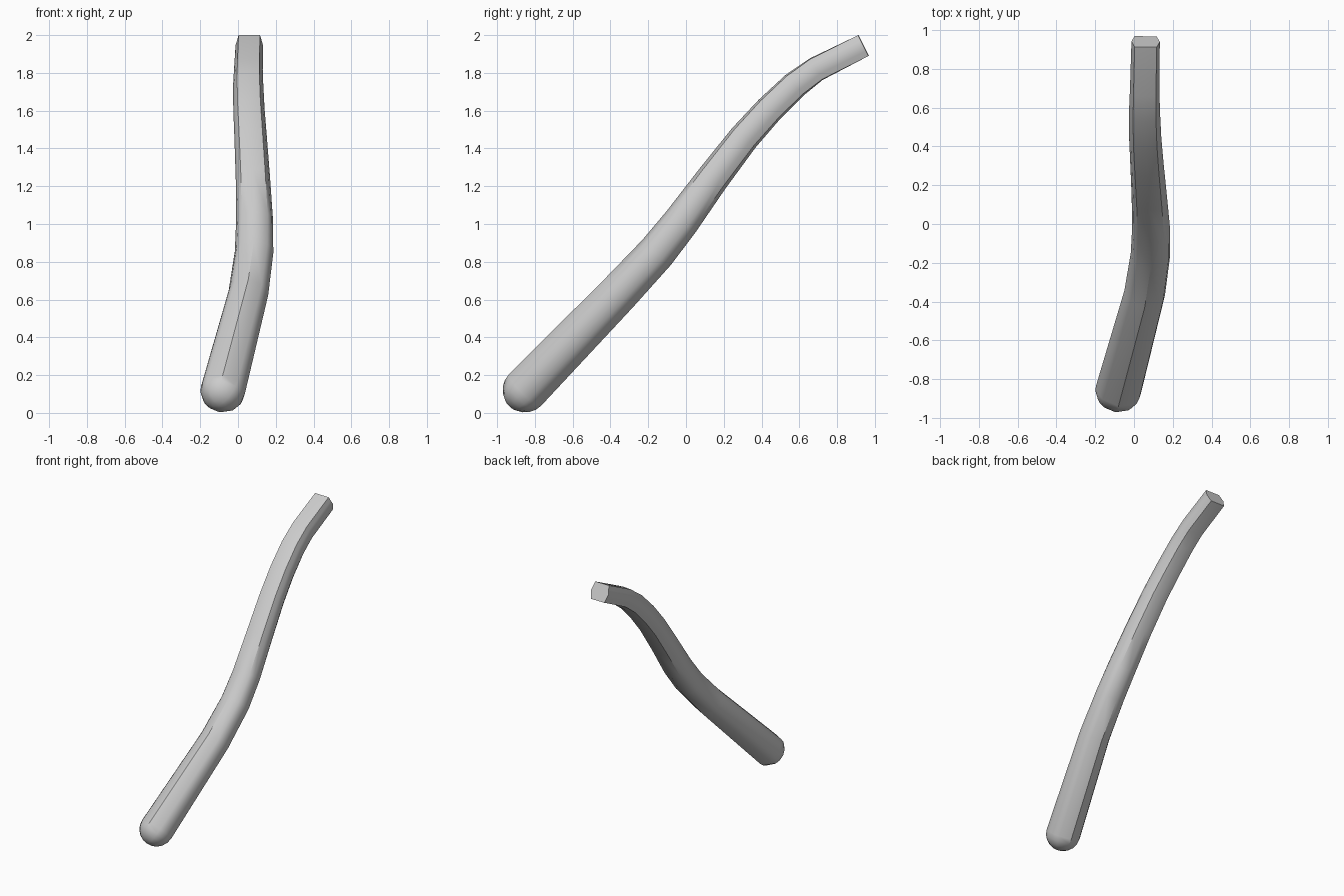
import bpy, bmesh, math
from mathutils import Vector

if "Cube" in bpy.data.objects:
    bpy.data.objects.remove(bpy.data.objects["Cube"])

# Centre line stations: x, y, z, radius, blend from round (0) to hexagonal (1)
PATH = [
    (-0.08, -0.853, 0.12, 0.119, 0),
    (0.055, -0.355, 0.635, 0.106, 0),
    (0.085, -0.155, 0.85, 0.102, 0.1),
    (0.088, -0.026, 1.012, 0.098, 0.2),
    (0.079, 0.14, 1.24, 0.091, 0.3),
    (0.067, 0.306, 1.456, 0.086, 0.4),
    (0.058, 0.44, 1.605, 0.083, 0.5),
    (0.054, 0.575, 1.735, 0.080, 0.6),
    (0.055, 0.69, 1.82, 0.076, 0.8),
    (0.06, 0.94, 1.945, 0.073, 1),
]
# Unit hexagon of the cut end
HEX = [(1, 0), (0.78, 0.84), (-0.78, 0.84), (-1, 0), (-0.78, -0.84), (0.78, -0.84)]


def section(blend):
    """Twelve points: hexagon corners and edge middles, blended with a circle."""
    pts = []
    for i in range(6):
        a, b = Vector(HEX[i]), Vector(HEX[(i + 1) % 6])
        for p in (a, (a + b) / 2):
            pts.append(p.normalized().lerp(p, blend))
    return pts


def ring(bm, centre, tangent, radius, blend):
    side = Vector((1, 0, 0))
    side = (side - tangent * side.dot(tangent)).normalized()
    up = side.cross(tangent)
    return [bm.verts.new(centre + radius * (side * p.x + up * p.y)) for p in section(blend)]


bm = bmesh.new()
pts = [Vector(p[:3]) for p in PATH]
rings = []

# Rounded lower end
t0 = (pts[1] - pts[0]).normalized()
r0 = PATH[0][3]
for k in range(1, 5):
    a = math.radians(90 * k / 5)
    rings.append(ring(bm, pts[0] - t0 * r0 * math.cos(a), t0, r0 * math.sin(a), 0))

# Tapering bent shaft
for i, p in enumerate(PATH):
    t = (pts[min(i + 1, len(pts) - 1)] - pts[max(i - 1, 0)]).normalized()
    rings.append(ring(bm, pts[i], t, p[3], p[4]))
for a, b in zip(rings, rings[1:]):
    for j in range(12):
        k = (j + 1) % 12
        bm.faces.new((a[j], a[k], b[k], b[j]))

# Pole of the rounded end and flat cut end
pole = bm.verts.new(pts[0] - t0 * r0)
for j in range(12):
    bm.faces.new((pole, rings[0][(j + 1) % 12], rings[0][j]))
bm.faces.new(rings[-1])
bmesh.ops.recalc_face_normals(bm, faces=bm.faces)

mesh = bpy.data.meshes.new("bent_stick")
bm.to_mesh(mesh)
bm.free()
obj = bpy.data.objects.new("bent_stick", mesh)
bpy.context.collection.objects.link(obj)
bpy.context.view_layer.objects.active = obj
obj.select_set(True)
bpy.ops.object.shade_smooth_by_angle(angle=math.radians(40))
